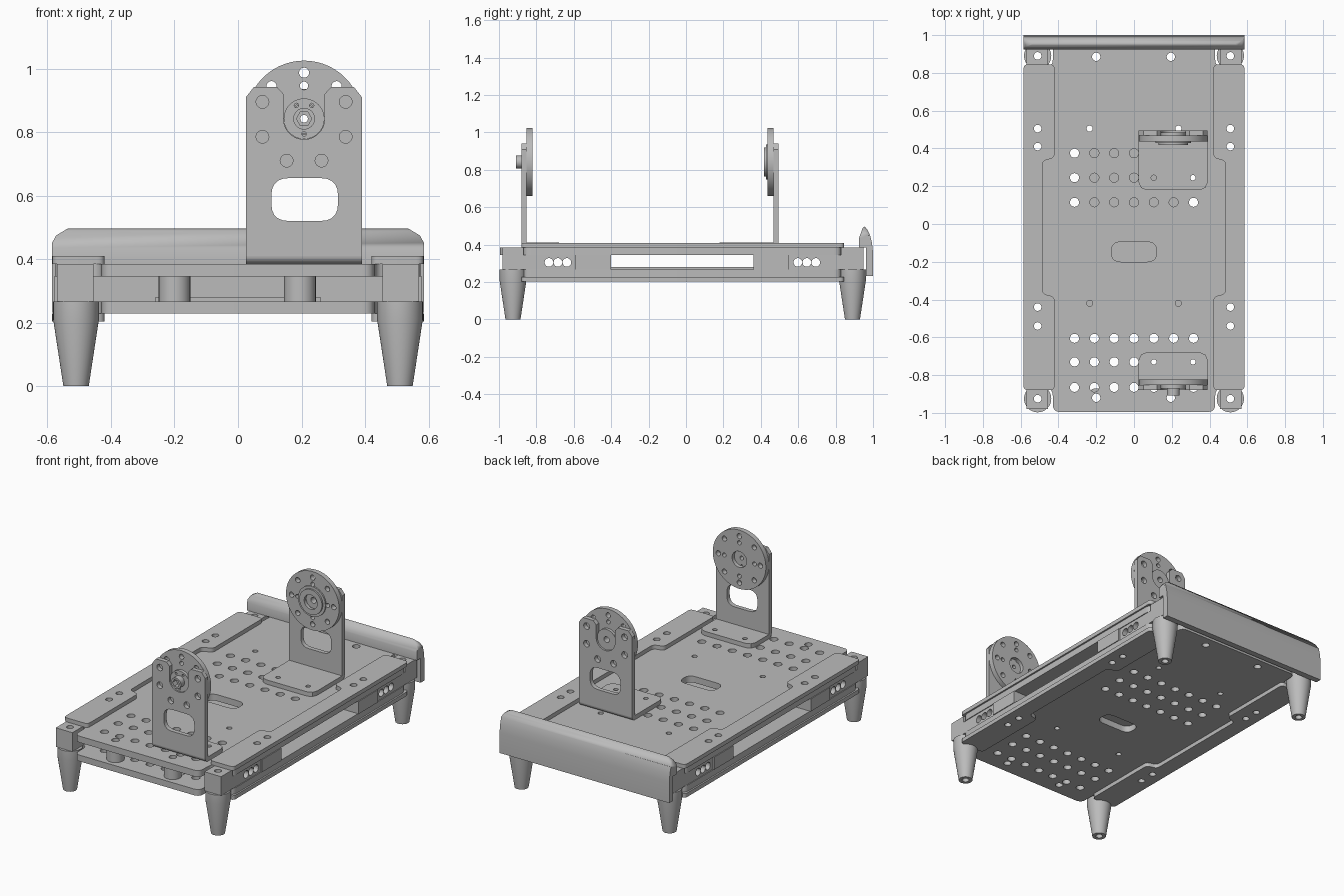
import bpy, bmesh, math
from mathutils import Matrix, Vector

cube = bpy.data.objects.get("Cube")
if cube:
    bpy.data.objects.remove(cube)

GREY = (0.5, 0.5, 0.5, 1)
metal = bpy.data.materials.new("plain grey")
metal.use_nodes = True
metal.diffuse_color = GREY
metal.node_tree.nodes["Principled BSDF"].inputs["Base Color"].default_value = GREY

# Columns are the directions of profile u, profile v and thickness w
AXES = {
    "XY": Matrix.Identity(3),
    "XZ": Matrix(((1, 0, 0), (0, 0, -1), (0, 1, 0))),
    "YZ": Matrix(((0, 0, 1), (1, 0, 0), (0, 1, 0))),
}


def finish(name, mesh):
    bm = bmesh.new()
    bm.from_mesh(mesh)
    bmesh.ops.remove_doubles(bm, verts=bm.verts, dist=1e-5)
    bmesh.ops.recalc_face_normals(bm, faces=bm.faces)
    bm.to_mesh(mesh)
    bm.free()
    mesh.materials.clear()
    mesh.materials.append(metal)
    ob = bpy.data.objects.new(name, mesh)
    bpy.context.collection.objects.link(ob)
    bpy.ops.object.select_all(action="DESELECT")
    ob.select_set(True)
    bpy.context.view_layer.objects.active = ob
    bpy.ops.object.shade_smooth_by_angle(angle=math.radians(30))
    return ob


def circle(u, v, r, n=28):
    return [(u + r * math.cos(math.tau * i / n), v + r * math.sin(math.tau * i / n)) for i in range(n)]


def rounded(points, r, steps=5):
    """Polygon with every corner filleted."""
    out = []
    pts = [Vector(p) for p in points]
    for i, p in enumerate(pts):
        a, b = pts[i - 1] - p, pts[(i + 1) % len(pts)] - p
        d = min(r, a.length * 0.48, b.length * 0.48)
        a, b = p + a.normalized() * d, p + b.normalized() * d
        for k in range(steps + 1):
            t = k / steps
            out.append(tuple(a * (1 - t) ** 2 + p * 2 * t * (1 - t) + b * t * t))
    return out


def box(u0, u1, v0, v1):
    return [(u0, v0), (u1, v0), (u1, v1), (u0, v1)]


def plate(name, outline, lo, hi, plane="XY", holes=()):
    """Flat outline with holes, extruded from lo to hi along the third axis."""
    curve = bpy.data.curves.new(name, "CURVE")
    curve.dimensions = "2D"
    curve.fill_mode = "BOTH"
    curve.extrude = (hi - lo) / 2
    for loop in [outline, *holes]:
        s = curve.splines.new("POLY")
        s.points.add(len(loop) - 1)
        for pt, (u, v) in zip(s.points, loop):
            pt.co = (u, v, 0, 1)
        s.use_cyclic_u = True
    tmp = bpy.data.objects.new(name, curve)
    bpy.context.collection.objects.link(tmp)
    deps = bpy.context.evaluated_depsgraph_get()
    mesh = bpy.data.meshes.new_from_object(tmp.evaluated_get(deps))
    bpy.data.objects.remove(tmp)
    mid = (lo + hi) / 2
    offset = {"XY": (0, 0, mid), "XZ": (0, mid, 0), "YZ": (mid, 0, 0)}[plane]
    mesh.transform(Matrix.Translation(offset) @ AXES[plane].to_4x4())
    return finish(name, mesh)


def lathe(name, profile, location):
    bm = bmesh.new()
    verts = [bm.verts.new((r, 0, z)) for r, z in profile]
    edges = [bm.edges.new((verts[i - 1], verts[i])) for i in range(len(verts))]
    bmesh.ops.spin(bm, geom=verts + edges, cent=(0, 0, 0), axis=(0, 0, 1), angle=math.tau, steps=40)
    mesh = bpy.data.meshes.new(name)
    bm.to_mesh(mesh)
    bm.free()
    finish(name, mesh).location = location


def mirror_x(loop):
    return [(-x, y) for x, y in loop]


RAIL_X = 0.51
rail_ys = (-0.54, -0.44, 0.41, 0.505)
leg_ys = (-0.925, 0.89)
standoffs = [(x, y) for x in (-0.2, 0.195) for y in (-0.92, 0.885)]

# Main decks with their drilled pattern
holes = [circle(0.105 * i, y, 0.024) for i in range(-3, 4)
         for y in (-0.865, -0.73, -0.605, 0.115, 0.245, 0.375)]
holes += [circle(x, y, 0.022) for x, y in standoffs]
holes += [circle(x, y, 0.016) for x in (-0.235, 0.235) for y in (-0.42, 0.505)]
holes += [circle(s * RAIL_X, y, 0.02) for s in (-1, 1) for y in rail_ys]
holes.append(rounded(box(-0.12, 0.12, -0.2, -0.095), 0.05))
half = [(0.43, -0.995), (0.43, -0.87), (0.575, -0.87), (0.575, 0.83), (0.43, 0.83), (0.43, 0.95)]
deck = rounded(half + mirror_x(half)[::-1], 0.04)
plate("upper_deck", deck, 0.345, 0.385, holes=holes)
plate("lower_deck", deck, 0.228, 0.267, holes=holes)
plate("centre_strip", box(-0.26, 0.26, -0.45, 0.45), 0.267, 0.28)
for x, y in standoffs:
    plate("standoff", circle(x, y, 0.05), 0.267, 0.345, holes=[circle(x, y, 0.022)])

# Side parts, mirrored left and right
side = rounded([(0.585, -0.88), (0.585, 0.845), (0.42, 0.845), (0.42, 0.35), (0.485, 0.335),
                (0.485, -0.37), (0.42, -0.385), (0.42, -0.88)], 0.025)
for s, label in ((1, "left"), (-1, "right")):
    flip = (lambda loop: loop) if s == 1 else mirror_x
    drill = [circle(s * RAIL_X, y, 0.02) for y in rail_ys]
    plate(label + "_top_side_plate", flip(side), 0.385, 0.41, holes=drill)
    plate(label + "_bottom_side_plate", flip(side), 0.203, 0.228, holes=drill)
    lo, hi = sorted((s * 0.455, s * 0.57))
    for y0, y1, ys in ((-0.59, -0.4, rail_ys[:2]), (0.36, 0.55, rail_ys[2:])):
        plate(label + "_rail_tab", flip(box(0.455, 0.58, y0, y1)), 0.267, 0.345,
              holes=[circle(s * RAIL_X, y, 0.02) for y in ys])
    for y0, y1, c in ((-0.87, -0.59, -0.685), (0.55, 0.83, 0.646)):
        plate(label + "_rail_block", box(y0, y1, 0.267, 0.345), lo, hi, "YZ",
              [circle(c + d, 0.305, 0.023) for d in (-0.048, 0, 0.048)])
    for y, y0, y1 in ((leg_ys[0], -0.98, -0.87), (leg_ys[1], 0.83, 0.95)):
        plate(label + "_corner_block", flip(box(0.455, 0.57, y0, y1)), 0.267, 0.385,
              holes=[circle(s * RAIL_X, y, 0.02)])
        lathe(label + "_leg", [(0.02, 0), (0.04, 0), (0.072, 0.21), (0.072, 0.267), (0.02, 0.267)],
              (s * RAIL_X, y, 0))

# Curved rear bumper with clipped upper corners
bumper = [(0.925, 0.385), (0.925, 0.435), (0.945, 0.49), (0.955, 0.497), (0.97, 0.48), (0.984, 0.45),
          (0.994, 0.41), (1.0, 0.36), (1.0, 0.232), (0.963, 0.232), (0.963, 0.385)]
ob = plate("rear_bumper", bumper, -0.585, 0.585, "YZ")
bm = bmesh.new()
bm.from_mesh(ob.data)
for s in (-1, 1):
    for x, z, nx, nz in ((0.575, 0.47, 1.8, 1), (0.55, 0.488, 0.6, 1)):
        cut = bmesh.ops.bisect_plane(bm, geom=bm.verts[:] + bm.edges[:] + bm.faces[:],
                                     plane_co=(s * x, 0, z), plane_no=(s * nx, 0, nz), clear_outer=True)
        rim = [e for e in cut["geom_cut"] if isinstance(e, bmesh.types.BMEdge)]
        bmesh.ops.holes_fill(bm, edges=rim)
bm.to_mesh(ob.data)
bm.free()

# Upright brackets, each with a notched face, a bend and a foot
CX, CZ, T = 0.208, 0.842, 0.027
notch = [(CX + 0.065 * math.cos(a), CZ + 0.065 * math.sin(a)) for a in
         [-math.pi * i / 16 for i in range(17)]]
face = [(0.025, 0.41), (0.39, 0.41), (0.39, 0.91), (0.365, 0.942), (CX + 0.085, 0.942), (CX + 0.065, 0.92)]
face += notch + [(CX - 0.065, 0.92), (CX - 0.085, 0.942), (0.05, 0.942), (0.025, 0.91)]
cuts = [circle(CX + s * u, z, 0.02) for s in (-1, 1) for u, z in ((0.131, 0.895), (0.131, 0.785), (0.055, 0.71))]
cuts.append(rounded(box(0.105, 0.315, 0.52, 0.655), 0.055))


def bracket(label, y_out, inward, foot_end, hole_y):
    y_in = y_out + inward * T
    plate(label + "_bracket_face", face, min(y_out, y_in), max(y_out, y_in), "XZ", cuts)
    bend = [(y_in, 0.41)] + [(y_in - inward * T * math.cos(a), 0.41 - 0.025 * math.sin(a))
                             for a in [math.pi / 2 * i / 8 for i in range(9)]]
    plate(label + "_bracket_bend", bend, 0.025, 0.39, "YZ")
    r = 0.04
    foot = [(0.025, y_in), (0.025, foot_end - inward * r)]
    foot += [(0.037, foot_end - inward * 0.012), (0.025 + r, foot_end), (0.39 - r, foot_end),
             (0.378, foot_end - inward * 0.012), (0.39, foot_end - inward * r), (0.39, y_in)]
    plate(label + "_bracket_foot", foot, 0.385, 0.412, holes=[circle(x, hole_y, 0.014) for x in (0.105, 0.312)])


bracket("front", -0.88, 1, -0.68, -0.73)
bracket("rear", 0.495, -1, 0.18, 0.245)

# Mounting discs and hubs
ring = [circle(CX + 0.145 * math.cos(a), CZ + 0.145 * math.sin(a), 0.016, 16)
        for a in [math.tau * i / 8 for i in range(8)]]
ring += [circle(CX + 0.104 * math.cos(a), CZ + 0.104 * math.sin(a), 0.013, 16)
         for a in [math.tau * i / 4 for i in range(4)]]


def ring_part(name, outer, inner, y0, y1, extra=(), sides=28):
    plate(name, circle(CX, CZ, outer, 56), y0, y1, "XZ", [circle(CX, CZ, inner, sides), *extra])


ring_part("front_disc", 0.183, 0.05, -0.853, -0.822, ring)
pins = [circle(CX + u, CZ + v, 0.007, 12) for u, v in ((0, -0.048), (0.024, 0.042), (-0.024, 0.042))]
ring_part("front_hub_flange", 0.064, 0.012, -0.872, -0.845, pins)
ring_part("front_hub_boss", 0.034, 0.024, -0.908, -0.872, sides=6)
ring_part("rear_disc", 0.183, 0.05, 0.437, 0.468, ring)
ring_part("rear_hub_flange", 0.094, 0.06, 0.428, 0.437)
ring_part("rear_hub_lip", 0.078, 0.045, 0.418, 0.437)
ring_part("rear_hub_core", 0.064, 0.018, 0.445, 0.485)
